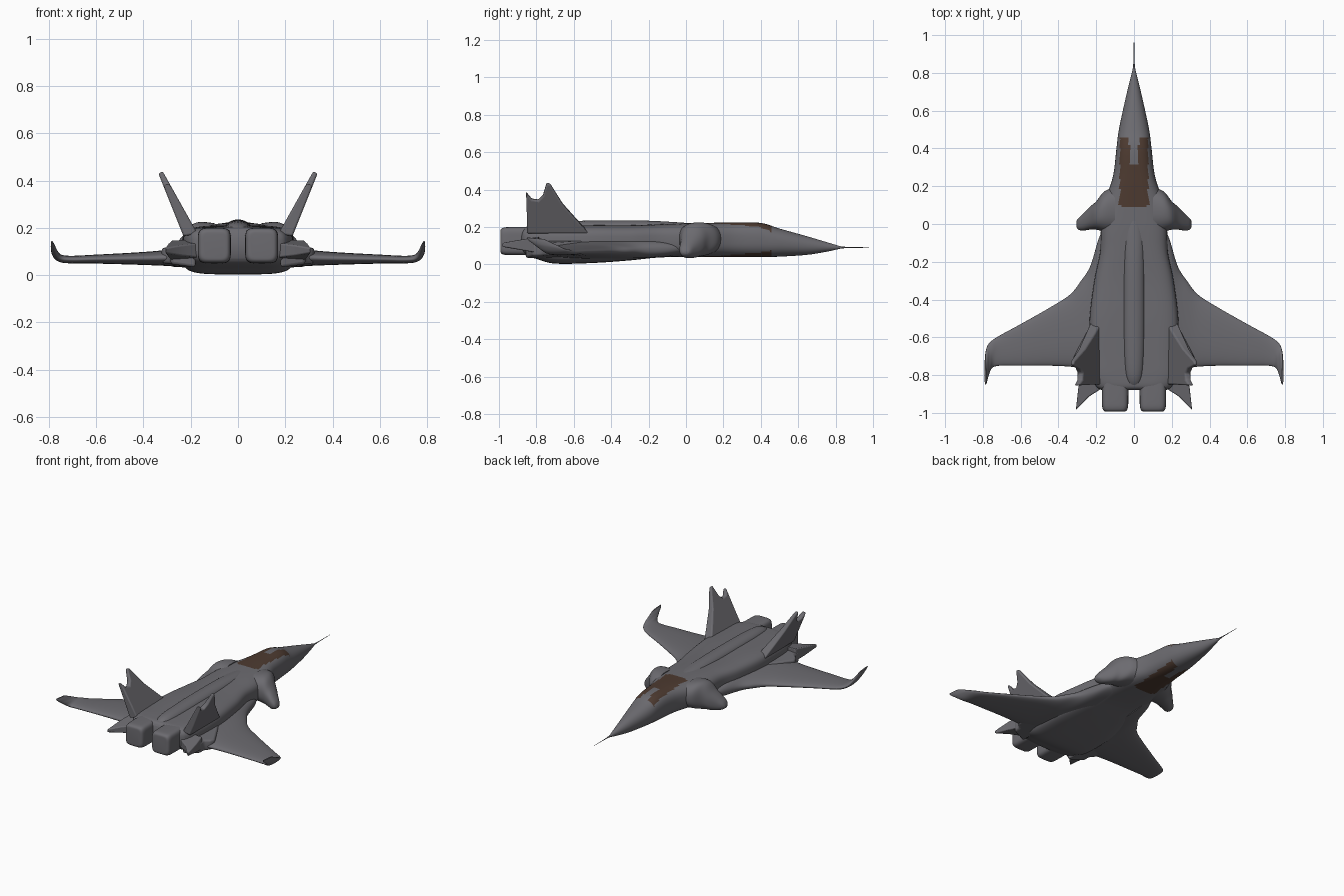
import bpy, bmesh, math
from mathutils import Vector

if "Cube" in bpy.data.objects:
    bpy.data.objects.remove(bpy.data.objects["Cube"])


def material(name, rgb):
    m = bpy.data.materials.new(name)
    m.use_nodes = True
    m.diffuse_color = (*rgb, 1)
    m.node_tree.nodes["Principled BSDF"].inputs["Base Color"].default_value = (*rgb, 1)
    m.node_tree.nodes["Principled BSDF"].inputs["Roughness"].default_value = 0.6
    return m


GREY = material("airframe grey", (0.15, 0.147, 0.162))
BROWN = material("canopy brown", (0.075, 0.043, 0.03))


def finish(name, bm, mirror=False, bevel=0):
    bmesh.ops.recalc_face_normals(bm, faces=bm.faces)
    me = bpy.data.meshes.new(name)
    bm.to_mesh(me)
    bm.free()
    ob = bpy.data.objects.new(name, me)
    bpy.context.collection.objects.link(ob)
    me.materials.append(GREY)
    me.materials.append(BROWN)
    if bevel:
        b = ob.modifiers.new("Soft edges", 'BEVEL')
        b.width, b.segments, b.limit_method = bevel, 3, 'ANGLE'
    if mirror:
        ob.modifiers.new("Mirror", 'MIRROR').use_axis[0] = True
    bpy.ops.object.select_all(action='DESELECT')
    ob.select_set(True)
    bpy.context.view_layer.objects.active = ob
    bpy.ops.object.shade_smooth_by_angle(angle=math.radians(50))
    return ob


def smooth_rows(rows, k):
    """Catmull-Rom subdivision of station rows."""
    out = []
    for i in range(len(rows) - 1):
        quad = rows[max(i - 1, 0)], rows[i], rows[i + 1], rows[min(i + 2, len(rows) - 1)]
        for j in range(k):
            t = j / k
            out.append([b + t / 2 * (c - a + t * (2 * a - 5 * b + 4 * c - d + t * (3 * (b - c) + d - a)))
                        for a, b, c, d in zip(*quad)])
    return out + [list(rows[-1])]


def loft(rings):
    """Skin rings given as (centre, u axis, v axis, superellipse power)."""
    bm, n, loops = bmesh.new(), 48, []
    for c, u, v, p in rings:
        loop = []
        for i in range(n):
            a = 2 * math.pi * i / n
            s, q = math.sin(a), math.cos(a)
            x = math.copysign(abs(q) ** (2 / p), q)
            y = math.copysign(abs(s) ** (2 / p), s)
            loop.append(bm.verts.new(Vector(c) + Vector(u) * x + Vector(v) * y))
        loops.append(loop)
    for a, b in zip(loops, loops[1:]):
        for i in range(n):
            bm.faces.new((a[i], a[(i + 1) % n], b[(i + 1) % n], b[i]))
    bm.faces.new(loops[0])
    bm.faces.new(loops[-1])
    return bm


def body(rows, k):
    """Lengthwise loft; row = y, centre x, half width, bottom, top, power."""
    return loft([((x, y, (lo + hi) / 2), (w, 0, 0), (0, 0, (hi - lo) / 2), p)
                 for y, x, w, lo, hi, p in smooth_rows(rows, k)])


def surface(rows, k):
    """Spanwise loft; row = x, front y, rear y, centre z, half thickness, roll, twist."""
    rings = []
    for x, y1, y2, z, t, roll, twist in smooth_rows(rows, k):
        rings.append(((x, (y1 + y2) / 2, z), (0, (y1 - y2) / 2, twist),
                      (-t * math.sin(roll), 0, t * math.cos(roll)), 2.3))
    return loft(rings)


def slab(outline, place):
    """Closed plate from an outline; place(a, b, side) gives the corner position."""
    bm = bmesh.new()
    lo, hi = [[bm.verts.new(place(a, b, s)) for a, b in outline] for s in (-1, 1)]
    bm.faces.new(lo)
    bm.faces.new(hi)
    for i in range(len(lo)):
        j = (i + 1) % len(lo)
        bm.faces.new((lo[i], lo[j], hi[j], hi[i]))
    return bm


# Fuselage with the canopy painted on
fuselage = finish("fuselage", body([
    (0.83, 0, 0.004, 0.086, 0.096, 2), (0.76, 0, 0.022, 0.07, 0.117, 2),
    (0.65, 0, 0.048, 0.052, 0.15, 2.1), (0.5, 0, 0.08, 0.042, 0.192, 2.3),
    (0.4, 0, 0.093, 0.04, 0.222, 2.6), (0.25, 0, 0.112, 0.04, 0.225, 2.8),
    (0.1, 0, 0.16, 0.04, 0.222, 3), (-0.02, 0, 0.175, 0.04, 0.22, 3.2),
    (-0.15, 0, 0.18, 0.037, 0.215, 3.6), (-0.3, 0, 0.21, 0.022, 0.21, 4),
    (-0.5, 0, 0.235, 0.008, 0.21, 4.5), (-0.7, 0, 0.235, 0.005, 0.207, 4.5),
    (-0.8, 0, 0.225, 0.03, 0.205, 4.5), (-0.86, 0, 0.2, 0.05, 0.2, 4),
    (-0.88, 0, 0.17, 0.07, 0.18, 4)], 12))
for f in fuselage.data.polygons:
    x, y, z = f.center
    front = 0.32 if abs(x) < 0.025 else 0.46
    if 0.09 < y < front and abs(x) < 0.075 and abs(f.normal.z) > 0.3:
        f.material_index = 1

# Raised spine behind the canopy
finish("spine", body([
    (0.08, 0, 0.03, 0.17, 0.215, 2), (-0.05, 0, 0.05, 0.17, 0.226, 2),
    (-0.25, 0, 0.055, 0.16, 0.235, 2), (-0.6, 0, 0.055, 0.16, 0.233, 2),
    (-0.8, 0, 0.045, 0.16, 0.222, 2), (-0.87, 0, 0.02, 0.16, 0.19, 2)], 5))

# Twin engine housings
finish("engine_housings", body([
    (-0.75, 0.1, 0.07, 0.05, 0.2, 5), (-0.93, 0.1, 0.07, 0.05, 0.2, 5),
    (-0.975, 0.1, 0.067, 0.053, 0.197, 5), (-0.99, 0.1, 0.058, 0.062, 0.188, 5),
    (-0.993, 0.1, 0.045, 0.075, 0.175, 5)], 4), mirror=True)

# Wings blending into upturned tips
finish("wings", surface([
    (0.12, 0.02, -0.8, 0.085, 0.055, 0, 0), (0.18, -0.06, -0.79, 0.083, 0.052, 0, 0),
    (0.23, -0.22, -0.78, 0.078, 0.045, 0, 0), (0.28, -0.3, -0.765, 0.075, 0.037, 0, 0),
    (0.34, -0.375, -0.755, 0.072, 0.031, 0, 0), (0.45, -0.445, -0.75, 0.07, 0.025, 0, 0),
    (0.6, -0.53, -0.75, 0.068, 0.019, 0, 0), (0.71, -0.59, -0.75, 0.066, 0.016, 0, 0),
    (0.755, -0.62, -0.765, 0.073, 0.016, 0.6, 0), (0.775, -0.65, -0.81, 0.095, 0.013, 1.2, -0.01),
    (0.783, -0.7, -0.845, 0.12, 0.009, 1.35, -0.012),
    (0.787, -0.76, -0.85, 0.14, 0.004, 1.4, -0.004)], 5), mirror=True)

# Thick drooping foreplanes
finish("foreplanes", surface([
    (0.1, 0.2, -0.05, 0.135, 0.085, 0, 0), (0.16, 0.17, -0.04, 0.135, 0.09, 0, 0),
    (0.2, 0.12, -0.03, 0.125, 0.085, 0, 0), (0.235, 0.09, -0.03, 0.1, 0.065, 0, 0),
    (0.27, 0.055, -0.035, 0.08, 0.045, 0, 0), (0.295, 0.03, -0.03, 0.07, 0.025, 0, 0),
    (0.305, 0.015, -0.015, 0.065, 0.008, 0, 0)], 5), mirror=True)

# Canted twin-peaked tail fins
fin = [(-0.52, 0.17), (-0.58, 0.235), (-0.66, 0.325), (-0.725, 0.43), (-0.745, 0.437),
       (-0.765, 0.37), (-0.79, 0.345), (-0.825, 0.35), (-0.855, 0.388), (-0.85, 0.24), (-0.85, 0.17)]
finish("tail_fins", slab(fin, lambda y, z, s: (
    0.215 + (z - 0.2) * 0.48 + s * (0.03 - (z - 0.17) * 0.08), y, z - s * 0.005)),
    mirror=True, bevel=0.008)

# Rear side fairings and swept tail strakes
fairing = [(0.18, -0.48), (0.245, -0.56), (0.325, -0.715), (0.318, -0.745), (0.285, -0.775),
           (0.285, -0.82), (0.18, -0.86)]
finish("rear_fairings", slab(fairing, lambda x, y, s: (
    x, y, 0.083 + s * (0.05 - (x - 0.18) * 0.13))), mirror=True, bevel=0.012)
strake = [(0.17, -0.78), (0.28, -0.79), (0.295, -0.87), (0.308, -0.985), (0.24, -0.915), (0.17, -0.87)]
finish("tail_strakes", slab(strake, lambda x, y, s: (
    x, y, 0.105 + s * (0.045 + (y + 0.78) * 0.17))), mirror=True, bevel=0.006)

# Nose probe
finish("nose_probe", body([
    (0.8, 0, 0.01, 0.081, 0.101, 2), (0.86, 0, 0.003, 0.088, 0.094, 2),
    (1.0, 0, 0.001, 0.09, 0.092, 2)], 3))
